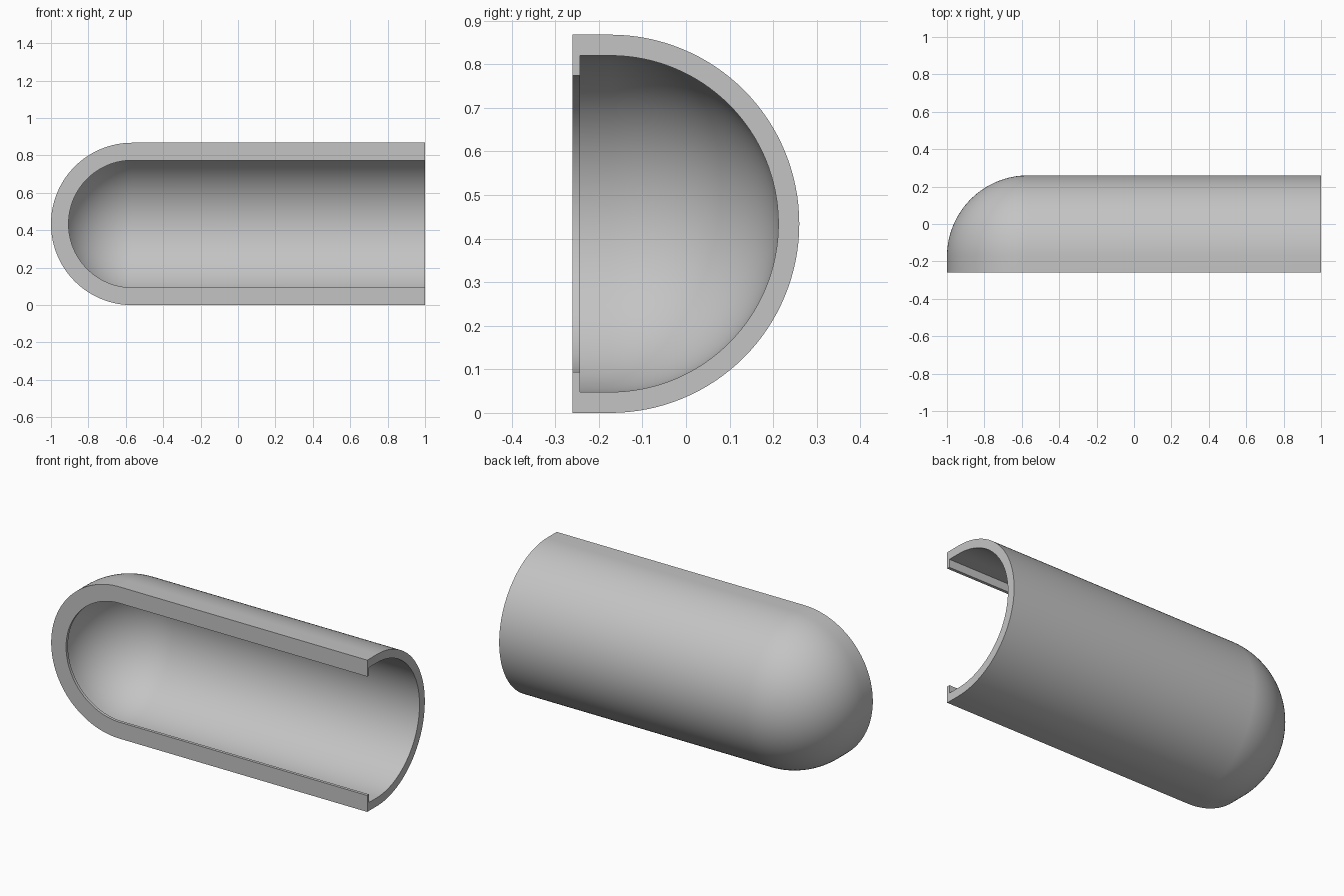
import bpy, bmesh
from math import sin, cos, pi, radians

cube = bpy.data.objects.get("Cube")
if cube:
    bpy.data.objects.remove(cube)

# Main dimensions
R_OUT, R_IN, R_LIP = 0.434, 0.386, 0.34
FRONT, LIP_BACK, AXIS_Y = -0.26, -0.243, -0.174
CAP_X, END_X, MID_Z = -0.566, 1.0, 0.434
ARC, TURN = 32, 64

mat = bpy.data.materials.new("light grey")
mat.use_nodes = True
grey = (0.55, 0.55, 0.55, 1)
mat.diffuse_color = grey
mat.node_tree.nodes["Principled BSDF"].inputs["Base Color"].default_value = grey


def quarter(radius):
    """Quarter circle from the rim to the rear centre, as (offset, y)."""
    return [(radius * cos(i * pi / 2 / ARC), AXIS_Y + radius * sin(i * pi / 2 / ARC))
            for i in range(ARC + 1)]


# Wall profile: rear centre outside, round the lip, to rear centre inside
profile = (quarter(R_OUT)[::-1]
           + [(R_OUT, FRONT), (R_LIP, FRONT), (R_LIP, LIP_BACK), (R_IN, LIP_BACK)]
           + quarter(R_IN))

# Sweep path: straight top, half turn round the closed end, straight bottom
turns = [pi / 2 + pi * i / TURN for i in range(TURN + 1)]
path = [(END_X, pi / 2)] + [(CAP_X, a) for a in turns] + [(END_X, 3 * pi / 2)]

bm = bmesh.new()
rings = [[bm.verts.new((x + r * cos(a), y, MID_Z + r * sin(a))) for r, y in profile]
         for x, a in path]
for a, b in zip(rings, rings[1:]):
    for i in range(len(profile) - 1):
        bm.faces.new((a[i], a[i + 1], b[i + 1], b[i]))

# Cut end, filled between matching outer and inner arc points
n = len(profile)
for ring in (rings[0], rings[-1]):
    for i in range(ARC):
        bm.faces.new((ring[i], ring[i + 1], ring[n - 2 - i], ring[n - 1 - i]))
    bm.faces.new(ring[ARC:n - ARC])

bmesh.ops.remove_doubles(bm, verts=bm.verts, dist=1e-5)
bmesh.ops.recalc_face_normals(bm, faces=bm.faces)
mesh = bpy.data.meshes.new("half_capsule_shell")
bm.to_mesh(mesh)
bm.free()
mesh.materials.append(mat)

shell = bpy.data.objects.new("half_capsule_shell", mesh)
bpy.context.collection.objects.link(shell)
bpy.ops.object.select_all(action='DESELECT')
shell.select_set(True)
bpy.context.view_layer.objects.active = shell
bpy.ops.object.shade_smooth_by_angle(angle=radians(30))
